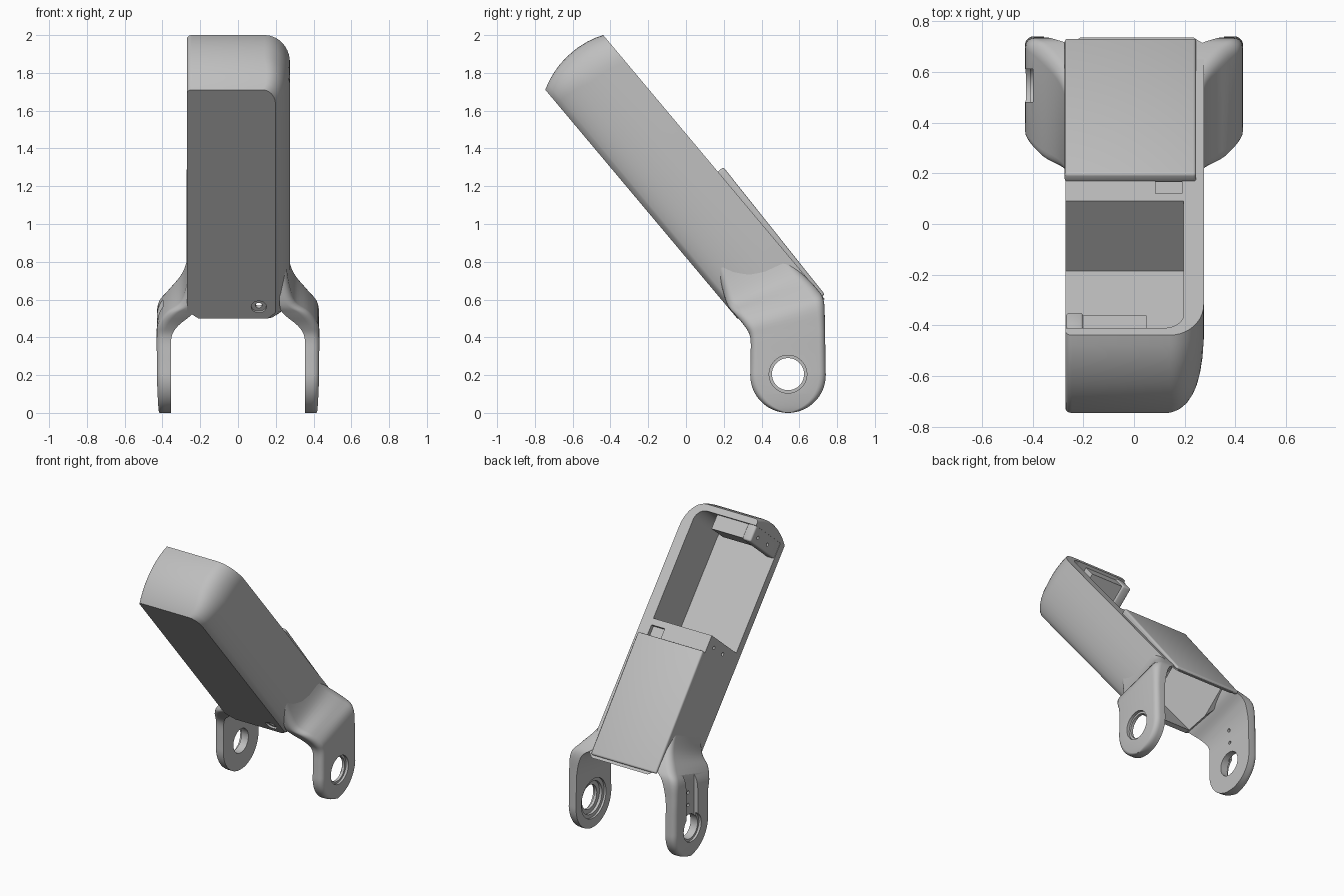
import bpy, bmesh, math
from mathutils import Vector

old = bpy.data.objects.get("Cube")
if old:
    bpy.data.objects.remove(old, do_unlink=True)

# Single painted grey
grey = bpy.data.materials.new("light_grey")
grey.use_nodes = True
grey.diffuse_color = (0.52, 0.52, 0.52, 1)
grey.node_tree.nodes["Principled BSDF"].inputs["Base Color"].default_value = (0.52, 0.52, 0.52, 1)

# Tilted arm frame: u runs up the arm, v out through its open back
TILT = math.radians(50)
U = Vector((0, -math.cos(TILT), math.sin(TILT)))
V = Vector((0, math.sin(TILT), math.cos(TILT)))
X = Vector((1, 0, 0))


def arm(x, u, v):
    return X * x + U * u + V * v


def solid(name, rings):
    """Skin a list of equal point rings and cap both ends."""
    bm = bmesh.new()
    loops = [[bm.verts.new(p) for p in ring] for ring in rings]
    n = len(loops[0])
    for a, b in zip(loops, loops[1:]):
        for i in range(n):
            j = (i + 1) % n
            bm.faces.new((a[i], a[j], b[j], b[i]))
    bm.faces.new(loops[0][::-1])
    bm.faces.new(loops[-1])
    bmesh.ops.recalc_face_normals(bm, faces=bm.faces)
    mesh = bpy.data.meshes.new(name)
    bm.to_mesh(mesh)
    bm.free()
    mesh.materials.append(grey)
    ob = bpy.data.objects.new(name, mesh)
    bpy.context.collection.objects.link(ob)
    return ob


def box(name, x, u, v):
    corners = [(x[0], v[0]), (x[1], v[0]), (x[1], v[1]), (x[0], v[1])]
    return solid(name, [[arm(a, k, b) for a, b in corners] for k in u])


def cyl(center, axis, r, length, n=40):
    axis = axis.normalized()
    q = axis.to_track_quat('Z', 'Y')
    ring = [q @ Vector((r * math.cos(t), r * math.sin(t), 0))
            for t in (2 * math.pi * i / n for i in range(n))]
    return solid("cutter", [[center + p + axis * s * length / 2 for p in ring] for s in (-1, 1)])


def apply(ob, mod):
    bpy.context.view_layer.objects.active = ob
    bpy.ops.object.modifier_apply(modifier=mod.name)


def cut(ob, cutter):
    mod = ob.modifiers.new("cut", 'BOOLEAN')
    mod.operation, mod.solver, mod.object = 'DIFFERENCE', 'EXACT', cutter
    apply(ob, mod)
    bpy.data.objects.remove(cutter, do_unlink=True)


def soften(ob, width):
    mod = ob.modifiers.new("soft", 'BEVEL')
    mod.width, mod.segments = width, 3
    apply(ob, mod)


def smooth(ob, angle=35):
    bpy.ops.object.select_all(action='DESELECT')
    ob.select_set(True)
    bpy.context.view_layer.objects.active = ob
    bpy.ops.object.shade_smooth_by_angle(angle=math.radians(angle))


def corner(x0, u0, rx, ru, n=10):
    """Quarter ellipse in the x-u plane, from the side to the top."""
    return [(x0 - rx + rx * math.cos(t), u0 - ru + ru * math.sin(t))
            for t in (math.pi / 2 * i / n for i in range(n + 1))]


# Arm shell: plan outlines stacked from the front face to the open back
layers = [  # v, left edge, top end
    (0.529, 0.198, 1.789), (0.54, 0.212, 1.795), (0.56, 0.226, 1.805), (0.59, 0.24, 1.818),
    (0.625, 0.252, 1.83), (0.67, 0.262, 1.842), (0.73, 0.271, 1.85), (0.8, 0.275, 1.85),
    (0.86, 0.275, 1.842), (0.91, 0.275, 1.829), (0.95, 0.275, 1.814)]
rings = []
for v, x, top in layers:
    t = (v - 0.529) / 0.42
    low = 0.209 - 0.22 * t
    r = 0.07 + 0.065 * min(1, 2 * t)
    plan = [(-0.27, low + 0.05), (-0.21, low), (x - 0.04, low), (x, low + 0.04)]
    plan += corner(x, top, r, r * 1.4)
    plan += [(-a, b) for a, b in corner(0.27, top, 0.025, 0.025, 4)[::-1]]
    rings.append([arm(a, b, v) for a, b in plan])
shell = solid("arm_shell", rings)

# Open tray in the upper arm, missing its right wall, with a notched ledge below it
tray = [(-0.4, 0.99), (0.195, 0.99)] + corner(0.195, 1.77, 0.08, 0.08) + [(-0.4, 1.77)]
cut(shell, solid("cutter", [[arm(x, u, v) for x, u in tray] for v in (0.59, 1.1)]))
cut(shell, box("cutter", (0.085, 0.19), (0.84, 0.945), (0.92, 1.0)))

# Hollow lower arm, opening out between the fork legs
cut(shell, box("cutter", (-0.215, 0.2), (-0.4, 0.84), (0.56, 0.94)))
cut(shell, box("cutter", (-0.4, 0.4), (-0.4, 0.12), (0.56, 0.94)))

# Screw holes on the right side and underneath
for v in (0.87, 0.74):
    cut(shell, cyl(arm(-0.27, 0.93, v), X, 0.012, 0.05, 16))
under = Vector((0.11, 0.23, 0.57))
under = arm(0.11, under.dot(U), 0.529)
cut(shell, cyl(under, V, 0.04, 0.024))
cut(shell, cyl(under, V, 0.018, 0.1, 20))
smooth(shell)

# Blocks inside the cap
pillar = box("cap_pillar", (-0.268, -0.2), (1.66, 1.79), (0.57, 0.94))
soften(pillar, 0.012)
for v in (0.87, 0.73):
    cut(pillar, cyl(arm(-0.268, 1.71, v), X, 0.012, 0.05, 16))
smooth(pillar)
box("cap_block", (-0.21, 0.05), (1.67, 1.79), (0.76, 0.93))

# Back cover plate, thicker towards its upper end
cover = solid("back_cover", [[arm(x, u, v) for x, v in
                              ((-0.273, 0.94), (0.245, 0.94), (0.245, back), (-0.273, back))]
                             for u, back in ((0.008, 0.966), (0.87, 0.988))])
soften(cover, 0.012)
smooth(cover)


# Fork legs: lofted shoulder flowing into a round-ended lug
def ring(side, f, b, xi, xo, r):
    d = (b - f).normalized()
    arc = [math.pi / 2 * i / 5 for i in range(6)]
    pts = [X * xi + f]
    pts += [X * (xo - r + r * math.sin(t)) + f + d * r * (1 - math.cos(t)) for t in arc]
    pts += [X * (xo - r + r * math.cos(t)) + b - d * r * (1 - math.sin(t)) for t in arc]
    pts.append(X * xi + b)
    return [Vector((p.x * side, p.y, p.z)) for p in pts]


def spline(a, b, c, d, t):
    return 0.5 * (2 * b + (c - a) * t + (2 * a - 5 * b + 4 * c - d) * t * t
                  + (3 * b - a - 3 * c + d) * t ** 3)


def yz(y, z):
    return Vector((0, y, z))


shoulder = [
    (arm(0, 0.53, 0.64), arm(0, 0.46, 0.90), 0.22, 0.25, 0.03),
    (arm(0, 0.40, 0.58), arm(0, 0.30, 0.935), 0.22, 0.268, 0.04),
    (arm(0, 0.30, 0.536), arm(0, 0.18, 0.945), 0.22, 0.302, 0.045),
    (yz(0.255, 0.525), yz(0.695, 0.655), 0.24, 0.375, 0.05),
    (yz(0.31, 0.46), yz(0.73, 0.59), 0.318, 0.423, 0.045),
    (yz(0.34, 0.40), yz(0.735, 0.46), 0.352, 0.43, 0.035),
    (yz(0.342, 0.30), yz(0.738, 0.32), 0.355, 0.43, 0.035),
    (yz(0.34, 0.20), yz(0.74, 0.20), 0.355, 0.43, 0.035),
]


def leg(name, side):
    rings = []
    last = len(shoulder) - 1
    for i in range(last):
        four = [shoulder[min(max(k, 0), last)] for k in range(i - 1, i + 3)]
        for s in range(5):
            rings.append(ring(side, *[spline(*vals, s / 5) for vals in zip(*four)]))
    for i in range(15):
        t = math.radians(6 * i)
        w, z = 0.2 * math.cos(t), 0.2 - 0.2 * math.sin(t)
        rings.append(ring(side, yz(0.54 - w, z), yz(0.54 + w, z), 0.355,
                          0.43 - 0.012 * i / 14, min(0.035, w * 0.8)))
    rings.append(ring(side, yz(0.535, 0), yz(0.545, 0), 0.357, 0.41, 0.004))
    ob = solid(name, rings)
    pivot = Vector((side * 0.39, 0.54, 0.205))
    cut(ob, cyl(pivot, X, 0.085, 0.3))
    cut(ob, cyl(pivot + X * side * 0.045, X, 0.1, 0.05))
    return ob


# Stepped bearing seat on the inside of the left leg
left_leg = leg("left_fork_leg", 1)
for r, depth in ((0.14, 0.015), (0.115, 0.035)):
    cut(left_leg, cyl(Vector((0.355, 0.54, 0.205)), X, r, depth * 2))
smooth(left_leg, 40)

# Cable channel with two through screw holes on the outside of the right leg
right_leg = leg("right_fork_leg", -1)
channel = [(0.48, 0.22), (0.61, 0.22), (0.61, 0.6), (0.48, 0.6)]
cut(right_leg, solid("cutter", [[Vector((x, y, z)) for y, z in channel] for x in (-0.5, -0.398)]))
for z in (0.36, 0.45):
    cut(right_leg, cyl(Vector((-0.38, 0.545, z)), X, 0.012, 0.2, 16))
smooth(right_leg, 40)
